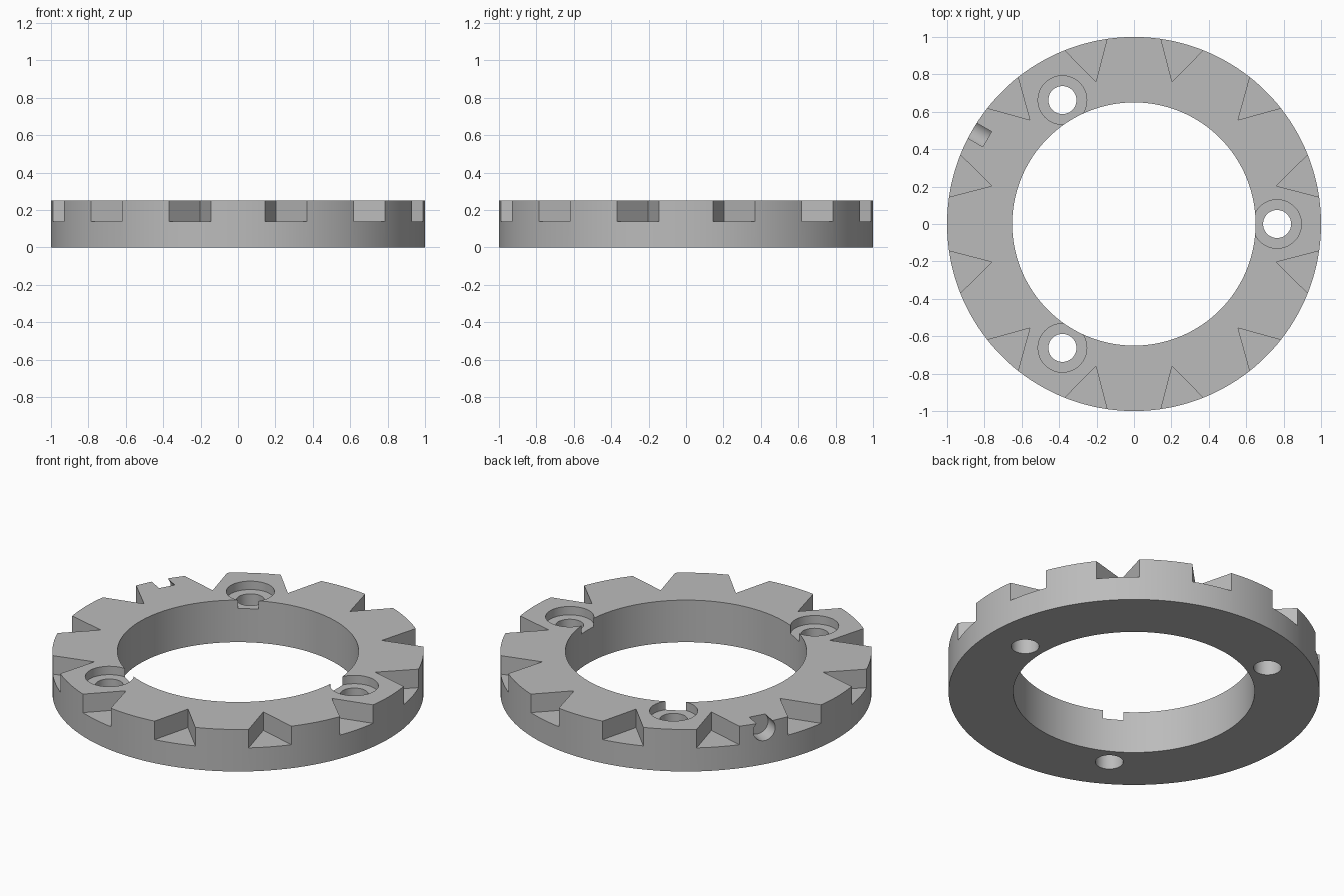
import bpy, bmesh, math
from mathutils import Matrix, Vector

HEIGHT, OUTER, INNER = 0.25, 1.0, 0.65
cube = bpy.data.objects.get("Cube")
if cube:
    bpy.data.objects.remove(cube, do_unlink=True)

steel = bpy.data.materials.new("plain_grey_metal")
steel.use_nodes = True
grey = (0.5, 0.5, 0.5, 1)
steel.diffuse_color = grey
steel.node_tree.nodes["Principled BSDF"].inputs["Base Color"].default_value = grey


def make_object(name, bm):
    bmesh.ops.recalc_face_normals(bm, faces=bm.faces)
    mesh = bpy.data.meshes.new(name)
    bm.to_mesh(mesh)
    bm.free()
    mesh.materials.append(steel)
    obj = bpy.data.objects.new(name, mesh)
    bpy.context.collection.objects.link(obj)
    return obj


def prism(name, outline, bottom, top):
    bm = bmesh.new()
    face = bm.faces.new([bm.verts.new((x, y, bottom)) for x, y in outline])
    lifted = bmesh.ops.extrude_face_region(bm, geom=[face])["geom"]
    for v in lifted:
        if isinstance(v, bmesh.types.BMVert):
            v.co.z = top
    return make_object(name, bm)


def circle(radius, segments, cx=0, cy=0):
    step = math.tau / segments
    return [(cx + radius * math.cos(i * step), cy + radius * math.sin(i * step))
            for i in range(segments)]


def polar(radius, degrees):
    a = math.radians(degrees)
    return radius * math.cos(a), radius * math.sin(a)


def cut(target, cutter):
    mod = target.modifiers.new("cut", 'BOOLEAN')
    mod.operation, mod.solver, mod.object = 'DIFFERENCE', 'EXACT', cutter
    bpy.context.view_layer.objects.active = target
    bpy.ops.object.modifier_apply(modifier=mod.name)
    bpy.data.objects.remove(cutter, do_unlink=True)


# Flat ring body
ring = prism("notched_ring", circle(OUTER, 180), 0, HEIGHT)
cut(ring, prism("bore_cutter", circle(INNER, 180), -0.1, 0.4))

# Twelve V-shaped notches around the rim
apex_radius, half_angle, reach = 0.787, 6.7, 1.3
for i in range(12):
    angle = 15 + 30 * i
    tip = Vector(polar(apex_radius, angle))
    sides = [tip + (Vector(polar(OUTER, angle + s * half_angle)) - tip) * reach
             for s in (-1, 1)]
    cut(ring, prism("notch_cutter", [tip, *sides], 0.14, 0.4))

# Three counterbored screw holes
for angle in (0, 120, 240):
    x, y = polar(0.765, angle)
    cut(ring, prism("recess_cutter", circle(0.13, 64, x, y), HEIGHT - 0.05, 0.4))
    cut(ring, prism("hole_cutter", circle(0.075, 48, x, y), -0.1, 0.4))

# Radial locating hole that breaks through the top edge
pin = prism("pin_cutter", circle(0.065, 48), 0.907, 1.1)
pin.data.transform(Matrix.Translation((0, 0, HEIGHT - 0.045))
                   @ Matrix.Rotation(math.radians(150), 4, 'Z')
                   @ Matrix.Rotation(math.radians(90), 4, 'Y'))
cut(ring, pin)

# Smooth round walls, crisp edges
bpy.ops.object.select_all(action='DESELECT')
ring.select_set(True)
bpy.context.view_layer.objects.active = ring
bpy.ops.object.shade_smooth_by_angle(angle=math.radians(25))
